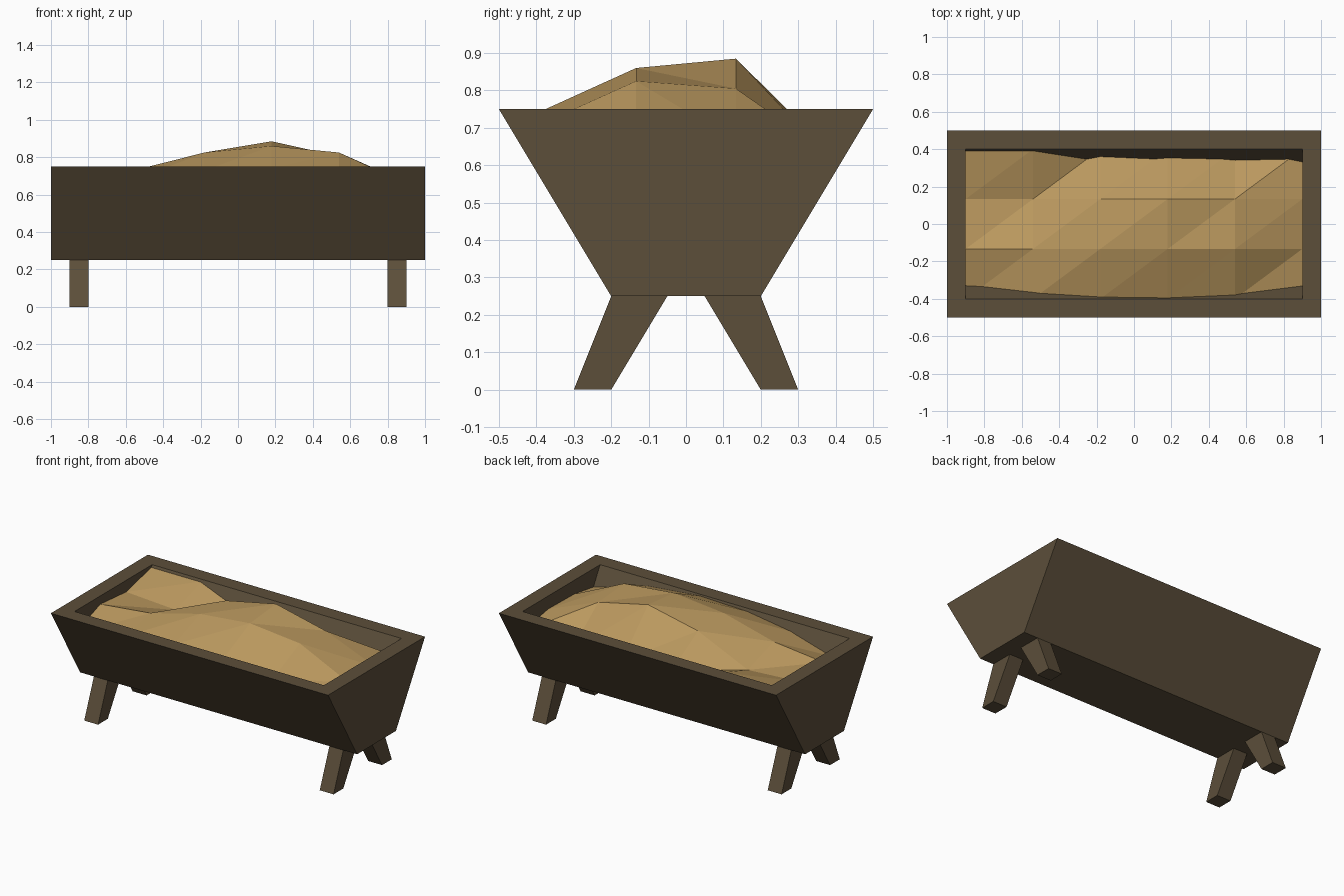
import bpy, bmesh

if "Cube" in bpy.data.objects:
    bpy.data.objects.remove(bpy.data.objects["Cube"])


def material(name, color):
    m = bpy.data.materials.new(name)
    m.diffuse_color = (*color, 1)
    m.use_nodes = True
    m.node_tree.nodes["Principled BSDF"].inputs["Base Color"].default_value = m.diffuse_color
    return m


def finish(name, bm, mat):
    bmesh.ops.recalc_face_normals(bm, faces=bm.faces)
    me = bpy.data.meshes.new(name)
    bm.to_mesh(me)
    bm.free()
    me.materials.append(mat)
    ob = bpy.data.objects.new(name, me)
    bpy.context.collection.objects.link(ob)
    return ob


def loft_rects(name, rects, mat):
    """Skin a stack of horizontal rectangles (x0, x1, y0, y1, z), capped at both ends."""
    bm = bmesh.new()
    rings = [[bm.verts.new((x, y, z)) for x, y in ((x0, y0), (x1, y0), (x1, y1), (x0, y1))]
             for x0, x1, y0, y1, z in rects]
    for a, b in zip(rings, rings[1:]):
        for i in range(4):
            j = (i + 1) % 4
            bm.faces.new((a[i], a[j], b[j], b[i]))
    bm.faces.new(rings[0])
    bm.faces.new(rings[-1])
    return finish(name, bm, mat)


wood = material("dark_wood", (0.107, 0.077, 0.042))
straw = material("straw", (0.50, 0.32, 0.115))

# Trough: outer shell up, rim in, hollow down
loft_rects("trough", [(-1, 1, -0.2, 0.2, 0.25), (-1, 1, -0.5, 0.5, 0.75),
                      (-0.9, 0.9, -0.4, 0.4, 0.75), (-0.9, 0.9, -0.17, 0.17, 0.35)], wood)

# Four splayed, tapered legs, mirrored from one
leg = loft_rects("legs", [(0.8, 0.9, -0.3, -0.2, 0), (0.8, 0.9, -0.2, -0.05, 0.25)], wood)
mirror = leg.modifiers.new("mirror", 'MIRROR')
mirror.use_axis = (True, True, False)

# Straw: lumpy 5 x 3 sheet, heights by row from front to back
heights = [(0.604, 0.683, 0.729, 0.739, 0.705, 0.620),
           (0.696, 0.734, 0.825, 0.860, 0.825, 0.660),
           (0.674, 0.652, 0.810, 0.885, 0.805, 0.665),
           (0.737, 0.737, 0.658, 0.622, 0.602, 0.620)]
bm = bmesh.new()
grid = [[bm.verts.new((-0.9 + 0.36 * i, -0.4 + 0.8 / 3 * j, z)) for i, z in enumerate(row)]
        for j, row in enumerate(heights)]
for j in range(3):
    for i in range(5):
        a, b, c, d = grid[j][i], grid[j][i + 1], grid[j + 1][i + 1], grid[j + 1][i]
        bm.faces.new((a, b, c))
        bm.faces.new((a, c, d))
hay = finish("hay", bm, straw)
if hay.data.polygons[0].normal.z < 0:
    hay.data.flip_normals()
